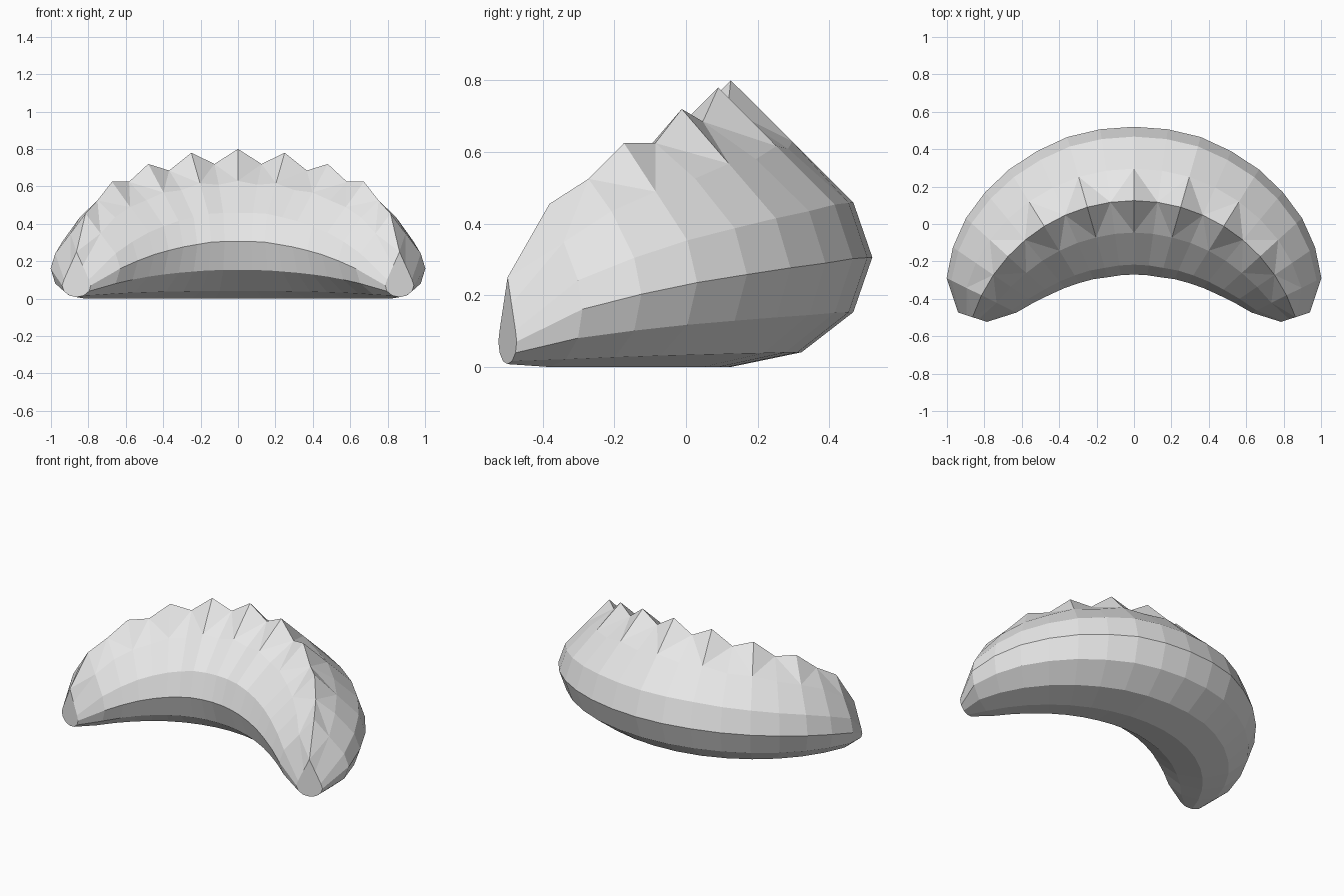
import bpy, bmesh
from math import sin, cos, radians

cube = bpy.data.objects.get("Cube")
if cube:
    bpy.data.objects.remove(cube, do_unlink=True)

# Dough colour
dough = bpy.data.materials.new("dough_grey")
dough.use_nodes = True
dough.diffuse_color = (0.8, 0.8, 0.8, 1)
dough.node_tree.nodes["Principled BSDF"].inputs["Base Color"].default_value = (0.8, 0.8, 0.8, 1)

# Half widths and crest heights, from the middle section out to the tip
WIDTHS = [0.395, 0.394, 0.39, 0.374, 0.357, 0.333, 0.304, 0.262, 0.208, 0.081]
CRESTS = [0.80, 0.72, 0.78, 0.685, 0.72, 0.625, 0.625, 0.525, 0.455, 0.25]
LAST = len(WIDTHS) - 1
BEND, CENTRE_Y, STEP = 0.91, -0.785, radians(7.958)
SQUASH = 0.775


def section(i):
    """Cross-section of the bent body: rounded belly, sloping sides, pinched crest."""
    n = abs(i)
    w, top = WIDTHS[n], CRESTS[n]
    h = w * SQUASH
    lift = 0.008 if n == LAST else 0
    belly = [(w * cos(radians(a)), lift + h + h * sin(radians(a)))
             for a in range(30, -211, -30)]
    shoulder = belly[0]
    # Pleat valleys stay a little fuller halfway up the side
    fill = 0.02 if n % 2 and n < LAST else 0
    mid = (shoulder[0] / 2, (shoulder[1] + top) / 2 + fill)
    profile = [(0, top), mid] + belly + [(-mid[0], mid[1])]
    return [((BEND + d) * sin(i * STEP), CENTRE_Y + (BEND + d) * cos(i * STEP), z)
            for d, z in profile]


bm = bmesh.new()
rings = [[bm.verts.new(p) for p in section(i)] for i in range(-LAST, LAST + 1)]
count = len(rings[0])

# Skin between neighbouring sections
for s, (a, b) in enumerate(zip(rings, rings[1:])):
    a_is_peak = (s - LAST) % 2 == 0
    peak, valley = (a, b) if a_is_peak else (b, a)
    for k in range(count):
        m = (k + 1) % count
        if k in (0, count - 1):
            # Pleats: split so each fold fans out from its peak
            side = 1 if k == 0 else count - 1
            bm.faces.new((peak[0], peak[side], valley[0]))
            bm.faces.new((peak[side], valley[side], valley[0]))
        else:
            bm.faces.new((a[k], a[m], b[m], b[k]))

# Flat tips
for ring in (rings[0], rings[-1]):
    bm.faces.new(ring)

bmesh.ops.recalc_face_normals(bm, faces=bm.faces[:])
mesh = bpy.data.meshes.new("pleated_dumpling")
bm.to_mesh(mesh)
bm.free()
mesh.materials.append(dough)
body = bpy.data.objects.new("pleated_dumpling", mesh)
bpy.context.scene.collection.objects.link(body)
